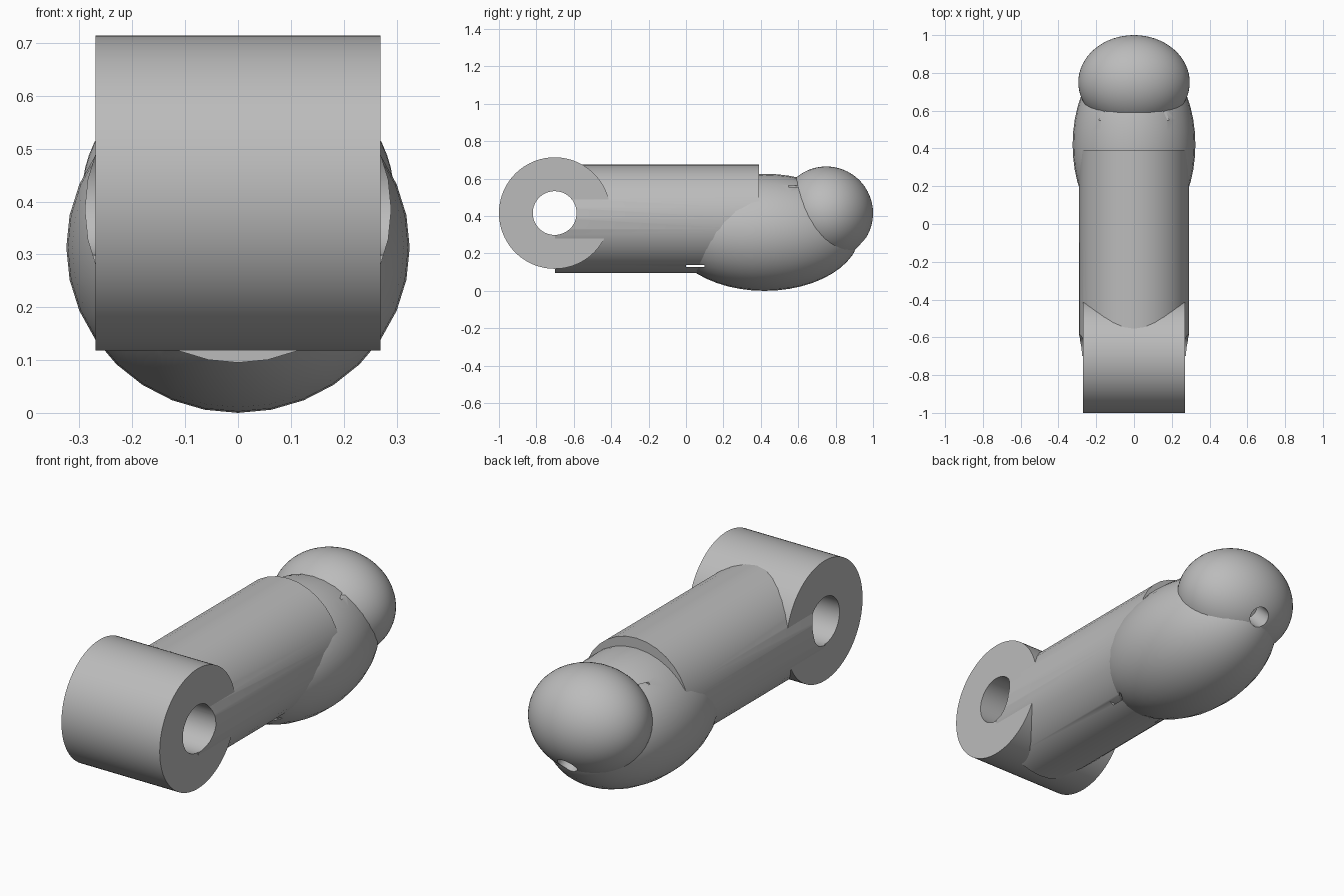
import bpy
from math import radians

cube = bpy.data.objects.get("Cube")
if cube:
    bpy.data.objects.remove(cube, do_unlink=True)

grey = bpy.data.materials.new("grey")
grey.use_nodes = True
colour = (0.5, 0.5, 0.5, 1)
grey.diffuse_color = colour
grey.node_tree.nodes["Principled BSDF"].inputs["Base Color"].default_value = colour


def finish(name):
    ob = bpy.context.object
    ob.name = name
    bpy.ops.object.transform_apply(location=False, rotation=True, scale=True)
    ob.data.materials.append(grey)
    return ob


def cylinder(name, radius, length, centre, rotation, sides=32):
    bpy.ops.mesh.primitive_cylinder_add(
        vertices=sides, radius=radius, depth=length, location=centre, rotation=rotation)
    return finish(name)


def ellipsoid(name, centre, radii, segments, rings):
    bpy.ops.mesh.primitive_uv_sphere_add(
        segments=segments, ring_count=rings, location=centre, rotation=(radians(90), 0, 0))
    ob = bpy.context.object
    # The poles lie on the long axis, so depth and height swap
    ob.scale = (radii[0], radii[2], radii[1])
    return finish(name)


def box(name, centre, size):
    bpy.ops.mesh.primitive_cube_add(size=1, location=centre)
    bpy.context.object.scale = size
    return finish(name)


def cut(cutter, *targets):
    for ob in targets:
        mod = ob.modifiers.new("cut", 'BOOLEAN')
        mod.operation = 'DIFFERENCE'
        mod.solver = 'EXACT'
        mod.object = cutter
        bpy.context.view_layer.objects.active = ob
        bpy.ops.object.modifier_apply(modifier=mod.name)
    bpy.data.objects.remove(cutter, do_unlink=True)


across = (0, radians(90), 0)
along = (radians(90), 0, 0)

# Main solids
hub = cylinder("hub", 0.298, 0.54, (0, -0.702, 0.416), across, 96)
shaft = cylinder("shaft", 0.29, 1.09, (0, -0.155, 0.385), along, 32)
body = ellipsoid("lower_body", (0, 0.42, 0.313), (0.325, 0.51, 0.313), 32, 24)
cap = ellipsoid("rounded_cap", (0, 0.75, 0.415), (0.295, 0.25, 0.25), 64, 32)

# Cross bore through the hub and the start of the shaft
cut(cylinder("bore_cutter", 0.117, 1, (0, -0.702, 0.416), across, 64), hub, shaft)

# Blind hole low on the rounded end
cut(cylinder("hole_cutter", 0.05, 0.3, (0, 0.95, 0.23), (radians(45), 0, 0)), cap, body)

# Thin side slots
cut(box("slot_cutter", (0, 0.05, 0.133), (1, 0.1, 0.012)), shaft, body)
cut(box("notch_cutter", (0, 0.575, 0.56), (1, 0.055, 0.008)), body)

for ob in (hub, shaft, body, cap):
    bpy.ops.object.select_all(action='DESELECT')
    ob.select_set(True)
    bpy.context.view_layer.objects.active = ob
    bpy.ops.object.shade_smooth_by_angle(angle=radians(35))
